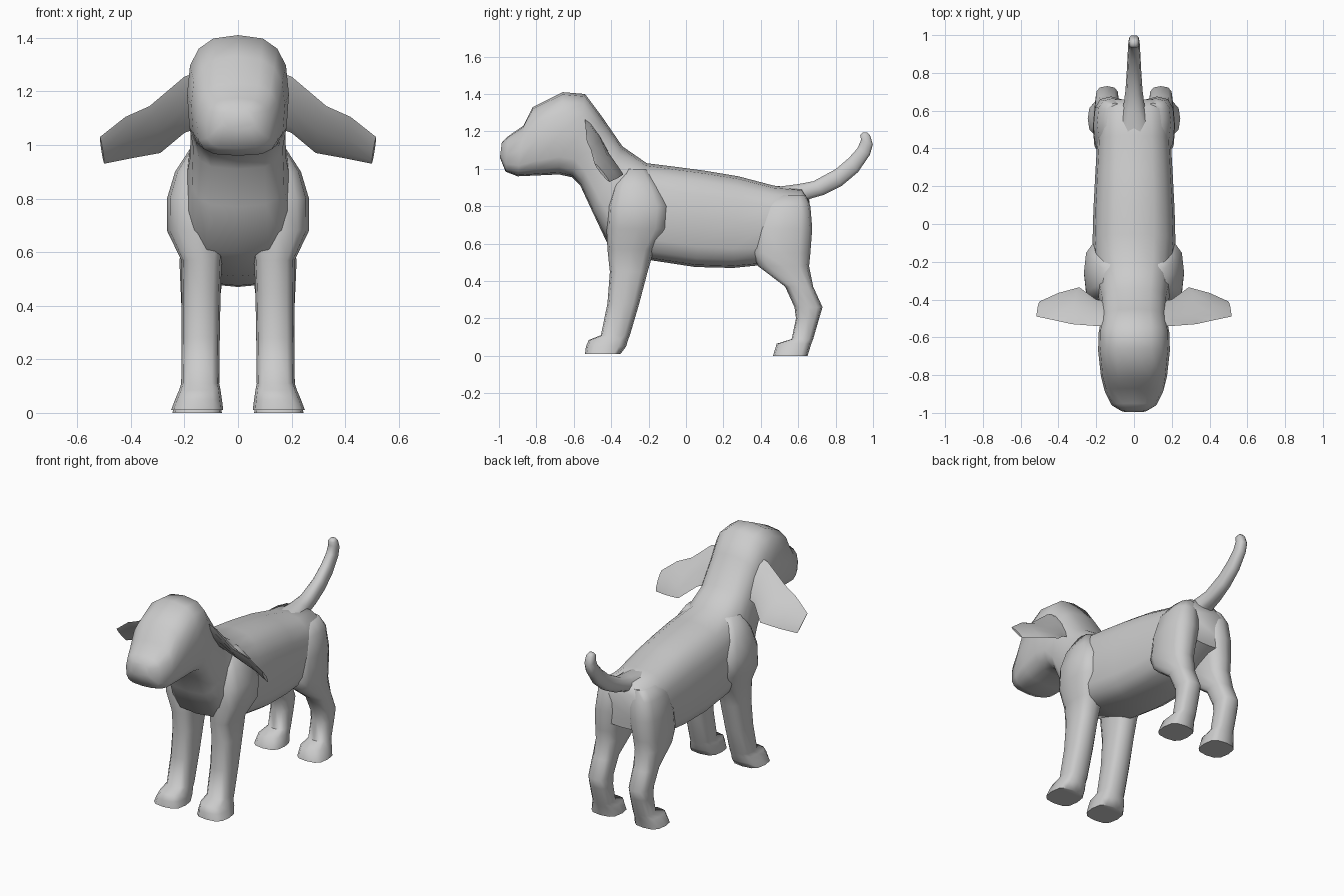
import bpy
import bmesh
import math
from mathutils import Vector

coat = bpy.data.materials.new("soft grey")
coat.diffuse_color = (0.6, 0.6, 0.6, 1)


def ring(c, u, v, n, e_up=0.75, e_low=0.75):
    """Rounded-square loop around c, spanned by half axes u and v."""
    pts = []
    for i in range(n):
        a = 2 * math.pi * i / n
        co, si = math.cos(a), math.sin(a)
        e = e_up if si >= 0 else e_low
        pts.append(c + u * math.copysign(abs(co) ** e, co)
                   + v * math.copysign(abs(si) ** e, si))
    return pts


def loft(name, rings, angle=60):
    """Skin a list of loops and close both ends."""
    bm = bmesh.new()
    loops = [[bm.verts.new(p) for p in r] for r in rings]
    n = len(loops[0])
    for a, b in zip(loops, loops[1:]):
        for i in range(n):
            j = (i + 1) % n
            bm.faces.new((a[i], a[j], b[j], b[i]))
    bm.faces.new(loops[0])
    bm.faces.new(loops[-1])
    bmesh.ops.recalc_face_normals(bm, faces=bm.faces)
    me = bpy.data.meshes.new(name)
    bm.to_mesh(me)
    bm.free()
    me.materials.append(coat)
    ob = bpy.data.objects.new(name, me)
    bpy.context.collection.objects.link(ob)
    bpy.ops.object.select_all(action='DESELECT')
    ob.select_set(True)
    bpy.context.view_layer.objects.active = ob
    bpy.ops.object.shade_smooth_by_angle(angle=math.radians(angle))
    return ob


def spine(name, sections, n, e_low):
    """Sections: top y, top z, bottom y, bottom z, half width."""
    rings = []
    for ty, tz, by, bz, w in sections:
        top, bot = Vector((0, ty, tz)), Vector((0, by, bz))
        rings.append(ring((top + bot) / 2, Vector((w, 0, 0)),
                          (top - bot) / 2, n, 0.75, e_low))
    return loft(name, rings)


def leg(name, sections, side):
    """Sections: z, front y, back y, inner x, outer x."""
    rings = []
    for z, y0, y1, x0, x1 in sections:
        c = Vector((side * (x0 + x1) / 2, (y0 + y1) / 2, z))
        rings.append(ring(c, Vector(((x1 - x0) / 2, 0, 0)),
                          Vector((0, (y1 - y0) / 2, 0)), 12, 0.7, 0.7))
    return loft(name, rings)


# Muzzle, skull, neck, trunk and rump in one skin
spine("head_and_torso", [
    (-0.985, 1.14, -0.995, 1.06, 0.065),
    (-0.95, 1.175, -0.965, 0.985, 0.12),
    (-0.87, 1.23, -0.90, 0.96, 0.155),
    (-0.82, 1.33, -0.79, 0.965, 0.175),
    (-0.66, 1.41, -0.68, 0.97, 0.19),
    (-0.54, 1.40, -0.61, 0.955, 0.187),
    (-0.45, 1.28, -0.565, 0.91, 0.175),
    (-0.34, 1.12, -0.50, 0.77, 0.18),
    (-0.21, 1.03, -0.42, 0.60, 0.205),
    (-0.05, 1.01, -0.18, 0.51, 0.22),
    (0.10, 0.99, 0.05, 0.475, 0.215),
    (0.28, 0.96, 0.25, 0.47, 0.205),
    (0.47, 0.91, 0.40, 0.485, 0.195),
    (0.62, 0.895, 0.54, 0.55, 0.185),
    (0.66, 0.83, 0.65, 0.60, 0.165),
], 16, 0.58)

# Tail curling up at the tip
spine("tail", [
    (0.48, 0.905, 0.60, 0.80, 0.08),
    (0.60, 0.92, 0.67, 0.84, 0.055),
    (0.68, 0.935, 0.74, 0.86, 0.045),
    (0.80, 1.00, 0.83, 0.905, 0.038),
    (0.87, 1.06, 0.92, 0.98, 0.034),
    (0.915, 1.11, 0.985, 1.075, 0.031),
    (0.935, 1.155, 1.00, 1.13, 0.029),
    (0.93, 1.18, 0.985, 1.18, 0.026),
    (0.945, 1.195, 0.97, 1.195, 0.014),
], 10, 0.75)

front_sections = [
    (1.00, -0.34, -0.21, 0.06, 0.17),
    (0.90, -0.39, -0.14, 0.03, 0.235),
    (0.80, -0.42, -0.09, 0.03, 0.265),
    (0.68, -0.425, -0.10, 0.04, 0.265),
    (0.57, -0.42, -0.17, 0.06, 0.212),
    (0.45, -0.407, -0.205, 0.065, 0.21),
    (0.28, -0.42, -0.25, 0.068, 0.21),
    (0.11, -0.455, -0.30, 0.07, 0.212),
    (0.085, -0.52, -0.31, 0.065, 0.22),
    (0.05, -0.535, -0.32, 0.06, 0.235),
    (0.01, -0.54, -0.35, 0.055, 0.25),
]
hind_sections = [
    (0.86, 0.47, 0.64, 0.05, 0.15),
    (0.80, 0.41, 0.665, 0.03, 0.195),
    (0.68, 0.365, 0.675, 0.03, 0.215),
    (0.55, 0.355, 0.665, 0.05, 0.218),
    (0.48, 0.385, 0.658, 0.06, 0.215),
    (0.37, 0.53, 0.68, 0.075, 0.21),
    (0.26, 0.58, 0.73, 0.08, 0.205),
    (0.20, 0.588, 0.712, 0.08, 0.205),
    (0.09, 0.565, 0.68, 0.08, 0.205),
    (0.065, 0.485, 0.67, 0.07, 0.225),
    (0.0, 0.465, 0.65, 0.06, 0.245),
]
# Ear: x, y, z of the leading edge, then of the trailing edge, half thickness
ear_sections = [
    (0.13, -0.54, 1.28, 0.13, -0.41, 1.07, 0.015),
    (0.20, -0.54, 1.255, 0.20, -0.40, 1.045, 0.018),
    (0.33, -0.53, 1.145, 0.29, -0.335, 0.97, 0.018),
    (0.42, -0.51, 1.105, 0.40, -0.365, 0.95, 0.015),
    (0.515, -0.49, 1.03, 0.50, -0.41, 0.93, 0.008),
]

for side, label in ((-1, "right"), (1, "left")):
    leg("front_leg_" + label, front_sections, side)
    leg("hind_leg_" + label, hind_sections, side)

    # Floppy ears, thin lens cross-sections from root to tip
    rings = []
    for x0, y0, z0, x1, y1, z1, t in ear_sections:
        lead = Vector((side * x0, y0, z0))
        trail = Vector((side * x1, y1, z1))
        half = (lead - trail) / 2
        thick = Vector((side * 0.45, 0.7, 0.55)).normalized() * t
        rings.append(ring((lead + trail) / 2, thick, half, 8, 1.1, 1.1))
    loft("ear_" + label, rings, 50)
